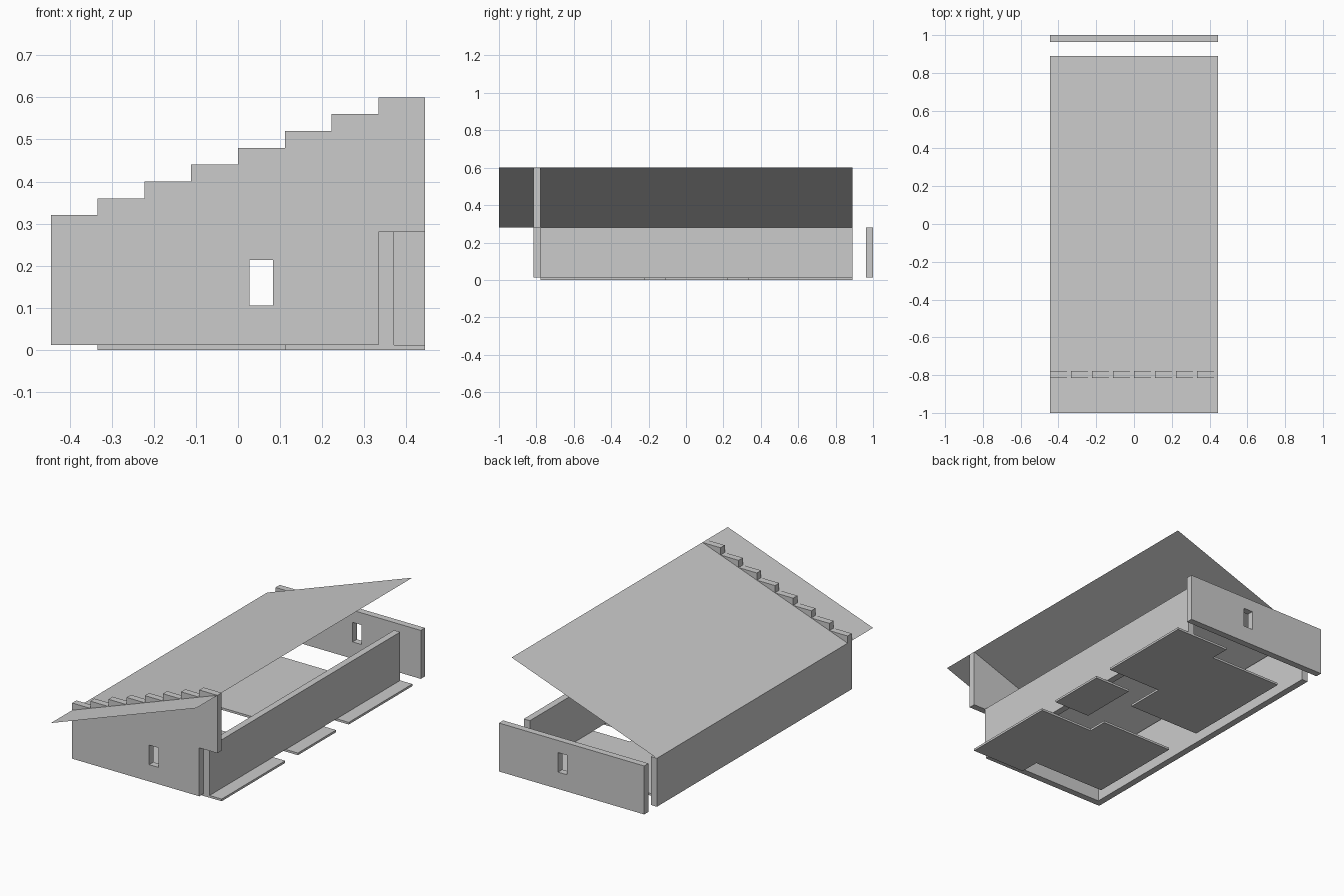
import bpy, bmesh
from mathutils import Vector

if "Cube" in bpy.data.objects:
    bpy.data.objects.remove(bpy.data.objects["Cube"])

U = 1 / 9            # layout module
H = 4 * U            # half width of the building
T = U / 3            # wall thickness
F = 0.012            # floor thickness
W = 0.28             # wall height


def add_mesh(name, bm):
    mesh = bpy.data.meshes.new(name)
    bmesh.ops.recalc_face_normals(bm, faces=bm.faces)
    bm.to_mesh(mesh)
    bm.free()
    ob = bpy.data.objects.new(name, mesh)
    bpy.context.collection.objects.link(ob)
    return ob


def prism(name, points, offset):
    """Extrude a flat outline by an offset vector."""
    bm = bmesh.new()
    face = bm.faces.new([bm.verts.new(p) for p in points])
    ext = bmesh.ops.extrude_face_region(bm, geom=[face], use_keep_orig=True)
    verts = [g for g in ext["geom"] if isinstance(g, bmesh.types.BMVert)]
    bmesh.ops.translate(bm, verts=verts, vec=Vector(offset))
    return add_mesh(name, bm)


def box(name, x0, x1, y0, y1, z0, z1):
    pts = [(x0, y0, z0), (x1, y0, z0), (x1, y1, z0), (x0, y1, z0)]
    return prism(name, pts, (0, 0, z1 - z0))


def floor(name, outline):
    """Floor slab from an outline given in layout modules."""
    return prism(name, [(x * U, y * U, 0) for x, y in outline], (0, 0, F))


# Floor slabs
floor("back_floor", [(4, 8), (1, 8), (1, 7), (-3, 7), (-3, 1), (1, 1), (1, 3), (4, 3)])
floor("middle_floor", [(4, 2), (2, 2), (2, -1), (4, -1)])
floor("front_floor", [(4, -2), (1, -2), (1, -1), (-3, -1), (-3, -6), (1, -6), (1, -7), (4, -7)])

# Long side walls
box("left_wall", -H, -H + T, -7 * U, 8 * U, F, W)
box("right_wall", 3 * U, 3 * U + T, -7 * U, 8 * U, F, W)

# Stepped front wall with a doorway notch at the right
profile = [(-H, F), (3 * U, F), (3 * U, W), (H, W)]
for k in reversed(range(8)):
    top = W + 0.04 * (k + 1)
    profile += [(-H + (k + 1) * U, top), (-H + k * U, top)]
front = prism("front_wall", [(x, -7 * U - T, z) for x, z in profile], (0, T, 0))

# Back wall
back = box("back_wall", -H, H, 1 - T, 1, F, W)

# Window openings in both end walls
cutter = box("window_cutter", 0.027, 0.083, -0.95, 1.1, 0.105, 0.213)
cutter.hide_render = True
cutter.hide_viewport = True
for wall in (front, back):
    mod = wall.modifiers.new("window", "BOOLEAN")
    mod.operation = "DIFFERENCE"
    mod.solver = "EXACT"
    mod.object = cutter

# Sloping sheet roof
bm = bmesh.new()
bm.faces.new([bm.verts.new(p) for p in (
    (-H, -1, W), (H, -1, 0.6), (H, 8 * U, 0.6), (-H, 8 * U, W))])
add_mesh("roof", bm)
